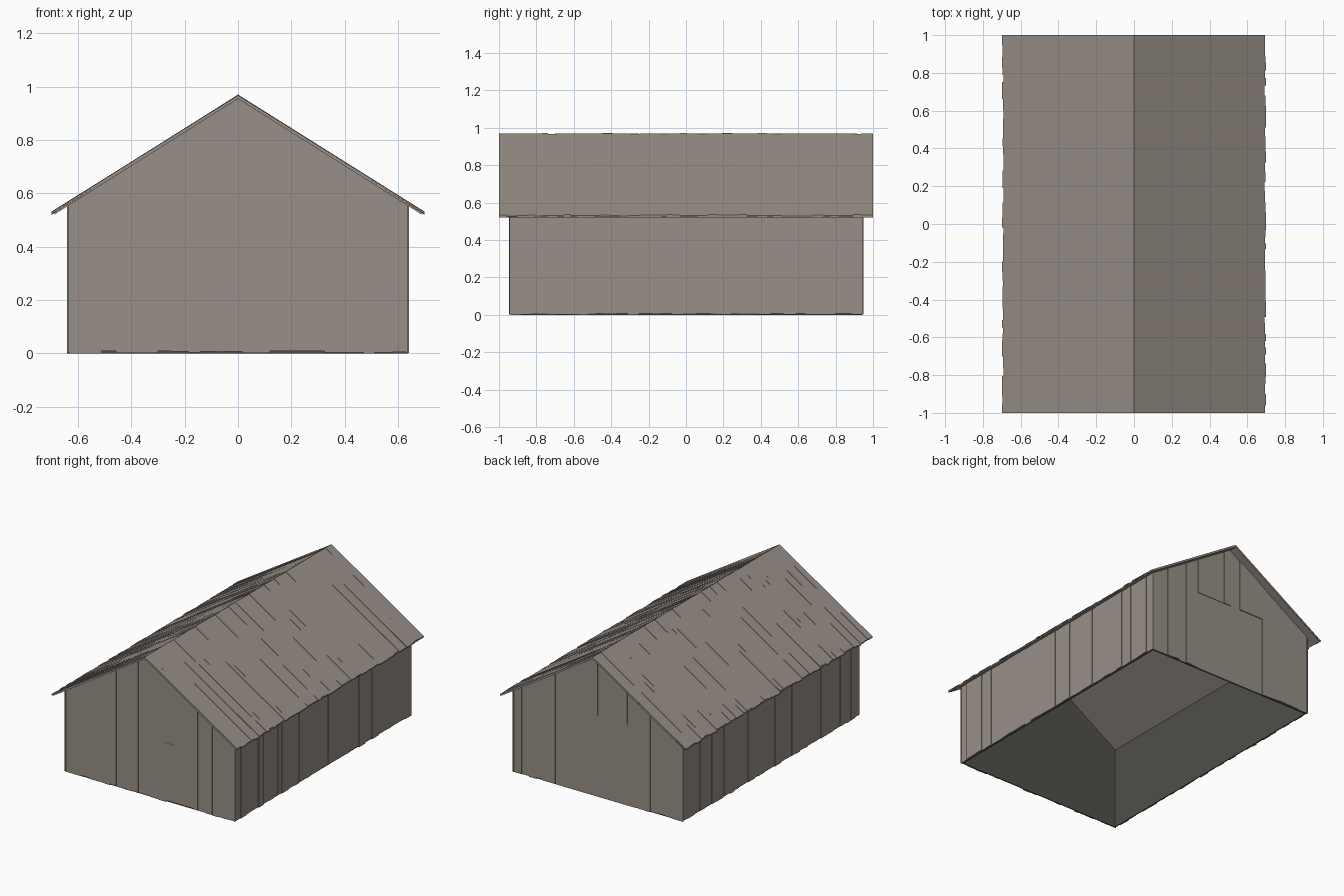
import bpy, bmesh, random
from mathutils import Vector

random.seed(4)
cube = bpy.data.objects.get("Cube")
if cube:
    bpy.data.objects.remove(cube)

HALF_X, HALF_Y = 0.638, 0.945      # outer faces of the boarding
BOARD = 0.008                      # nominal board thickness
RIDGE, SLOPE = 0.97, 0.63
EAVE_X, VERGE_Y = 0.695, 1.0
DOOR_X, DOOR_Z = 0.265, 0.55


def srgb_material(name, *rgb):
    lin = [((c / 255 + 0.055) / 1.055) ** 2.4 for c in rgb] + [1]
    mat = bpy.data.materials.new(name)
    mat.use_nodes = True
    mat.diffuse_color = lin
    mat.node_tree.nodes["Principled BSDF"].inputs["Base Color"].default_value = lin
    return mat


weathered = srgb_material("weathered wood", 152, 143, 135)
dark = srgb_material("dark lining", 79, 79, 73)


def finish(bm, name, mat):
    bmesh.ops.recalc_face_normals(bm, faces=bm.faces)
    mesh = bpy.data.meshes.new(name)
    bm.to_mesh(mesh)
    bm.free()
    mesh.materials.append(mat)
    obj = bpy.data.objects.new(name, mesh)
    bpy.context.collection.objects.link(obj)
    return obj


def prism(bm, points, offset):
    """Extrude a flat outline along an offset."""
    lower = [bm.verts.new(p) for p in points]
    upper = [bm.verts.new(Vector(p) + Vector(offset)) for p in points]
    bm.faces.new(lower)
    bm.faces.new(upper[::-1])
    for i in range(len(points)):
        j = (i + 1) % len(points)
        bm.faces.new((lower[i], lower[j], upper[j], upper[i]))


def soffit(x):
    """Height of the roof underside."""
    return RIDGE - 0.015 - SLOPE * abs(x)


def board_spans(marks, low, high):
    """Split the runs between fixed seams into boards of random width."""
    for a, b in zip(marks, marks[1:]):
        u = a
        while b - u > high:
            v = u + random.uniform(low, high)
            if b - v < low / 2:
                break
            yield u, v
            u = v
        yield u, b


def gable_wall(name, side, marks, has_door):
    bm = bmesh.new()
    base = side * (HALF_Y - BOARD)
    for a, b in board_spans(marks, 0.04, 0.08):
        over_door = has_door and abs(a + b) / 2 < DOOR_X
        z = DOOR_Z if over_door else random.uniform(0, 0.01)
        outline = [(a, base, z), (b, base, z), (b, base, soffit(b))]
        if a < 0 < b:
            outline.append((0, base, soffit(0)))
        outline.append((a, base, soffit(a)))
        prism(bm, outline, (0, side * (BOARD + random.uniform(-0.003, 0.003)), 0))
    finish(bm, name, weathered)


def side_wall(name, side):
    bm = bmesh.new()
    base = side * (HALF_X - BOARD)
    for a, b in board_spans((-HALF_Y, HALF_Y), 0.035, 0.075):
        z, top = random.uniform(0, 0.008), soffit(HALF_X)
        prism(bm, [(base, a, z), (base, b, z), (base, b, top), (base, a, top)],
              (side * (BOARD + random.uniform(-0.003, 0.003)), 0, 0))
    finish(bm, name, weathered)


def roof_half(name, side):
    # continuous decking
    bm = bmesh.new()
    def strip(a, b, reach, ridge_z, eave_z, depth):
        x, drop = side * reach, SLOPE * reach
        prism(bm, [(0, a, ridge_z), (x, a, eave_z - drop),
                   (x, a, eave_z - drop - depth), (0, a, ridge_z - depth)],
              (0, b - a, 0))
    strip(-VERGE_Y, VERGE_Y, EAVE_X - 0.006, RIDGE - 0.007, RIDGE - 0.007, 0.008)
    # slightly twisted boards running down the slope
    for a, b in board_spans((-VERGE_Y, VERGE_Y), 0.03, 0.06):
        strip(a, b, EAVE_X + random.uniform(-0.004, 0.005),
              RIDGE + random.uniform(-0.003, 0.001),
              RIDGE + random.uniform(-0.003, 0.003), 0.007)
    finish(bm, name, weathered)


# dark inner lining, open below and under the roof
bm = bmesh.new()
ix, iy = HALF_X - BOARD, HALF_Y - BOARD
for side in (-1, 1):
    y, x = side * iy, side * ix
    prism(bm, [(-ix, y, 0), (ix, y, 0), (ix, y, soffit(ix)), (0, y, soffit(0)),
               (-ix, y, soffit(ix))], (0, -side * 0.006, 0))
    prism(bm, [(x, -iy, 0), (x, iy, 0), (x, iy, soffit(ix)), (x, -iy, soffit(ix))],
          (-side * 0.006, 0, 0))
finish(bm, "wall_lining", dark)

# boarded walls
gable_wall("front_wall", -1,
           (-HALF_X, -0.57, -0.3, -0.25, -0.185, -0.14, -0.085, -0.05, 0.065, 0.12,
            0.19, 0.325, 0.36, 0.425, 0.47, 0.58, HALF_X), False)
gable_wall("back_wall", 1, (-HALF_X, -DOOR_X, 0, DOOR_X, HALF_X), True)
side_wall("left_wall", 1)
side_wall("right_wall", -1)

# plain double doors, set back a little
for name, side in (("left_door", 1), ("right_door", -1)):
    bm = bmesh.new()
    a, b, y = side * 0.001, side * DOOR_X, HALF_Y - BOARD
    prism(bm, [(a, y, 0), (b, y, 0), (b, y, DOOR_Z), (a, y, DOOR_Z)], (0, 0.005, 0))
    finish(bm, name, weathered)

# small patch on the front boards
bm = bmesh.new()
y = -HALF_Y + 0.002
prism(bm, [(0.12, y, 0.33), (0.19, y, 0.33), (0.19, y, 0.4), (0.12, y, 0.4)], (0, -0.004, 0))
finish(bm, "front_patch", weathered)

roof_half("left_roof", 1)
roof_half("right_roof", -1)
